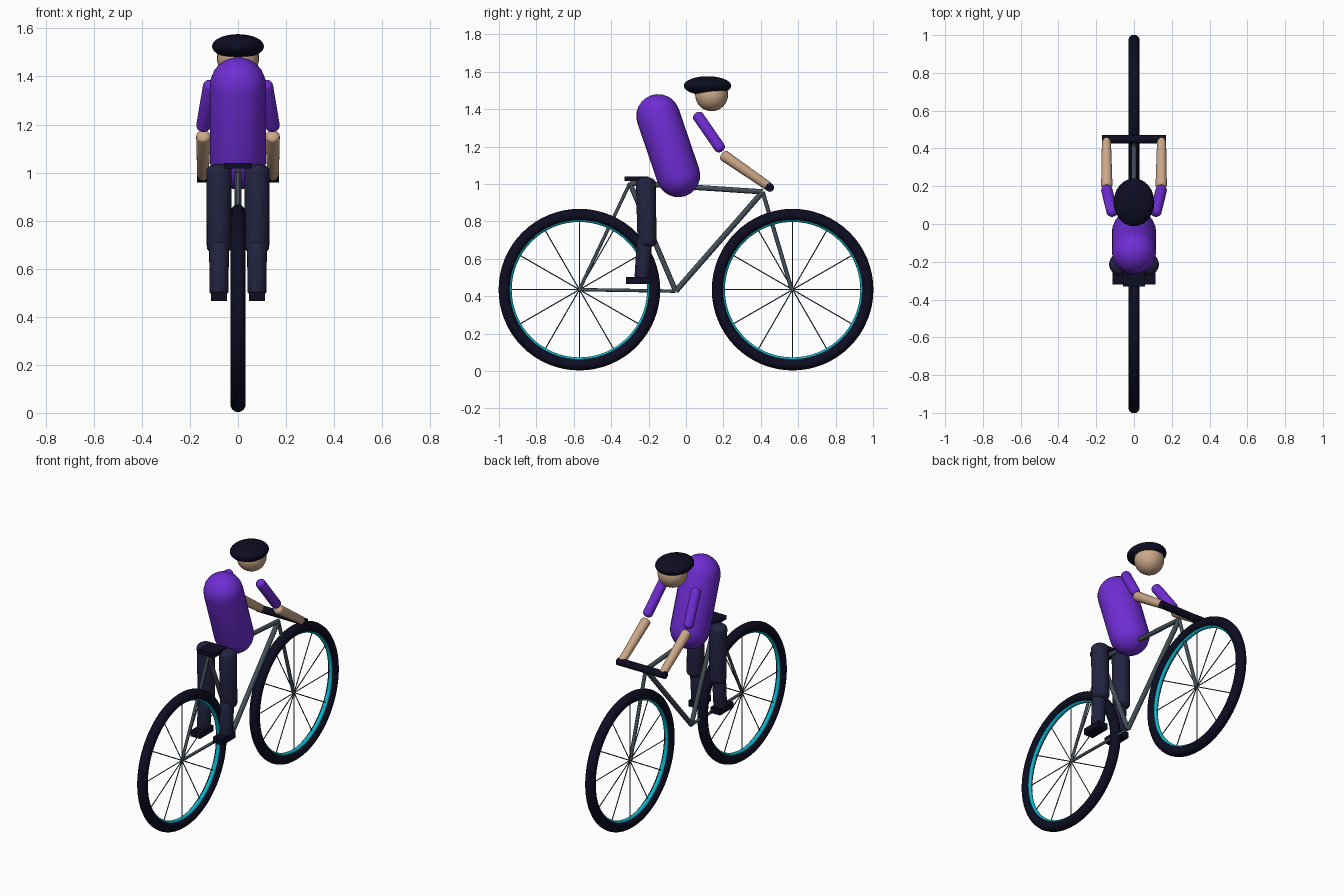
import bpy
import math
from mathutils import Vector

if "Cube" in bpy.data.objects:
    bpy.data.objects.remove(bpy.data.objects["Cube"], do_unlink=True)


def make_material(name, color):
    m = bpy.data.materials.new(name)
    m.use_nodes = True
    m.diffuse_color = (*color, 1)
    m.node_tree.nodes["Principled BSDF"].inputs["Base Color"].default_value = (*color, 1)
    return m


BLACK = make_material("midnight black", (0.004, 0.004, 0.016))
NAVY = make_material("navy cloth", (0.017, 0.017, 0.053))
PURPLE = make_material("purple jersey", (0.16, 0.026, 0.66))
SKIN = make_material("skin", (0.60, 0.39, 0.25))
STEEL = make_material("steel grey", (0.06, 0.08, 0.10))
CYAN = make_material("cyan rim", (0.002, 0.48, 0.62))


def finish(name, mat, smooth=True):
    ob = bpy.context.object
    ob.name = name
    ob.data.materials.clear()
    ob.data.materials.append(mat)
    if smooth:
        bpy.ops.object.shade_smooth_by_angle(angle=math.radians(40))
    return ob


def box(name, mat, center, size):
    bpy.ops.mesh.primitive_cube_add(size=1, location=center)
    bpy.context.object.scale = size
    return finish(name, mat, False)


def ball(name, mat, center, radii):
    bpy.ops.mesh.primitive_uv_sphere_add(segments=24, ring_count=16, radius=1, location=center)
    bpy.context.object.scale = radii
    return finish(name, mat)


def rod(name, mat, a, b, radius, sides=12):
    a, b = Vector(a), Vector(b)
    d = b - a
    bpy.ops.mesh.primitive_cylinder_add(vertices=sides, radius=radius, depth=d.length,
                                        location=(a + b) / 2)
    bpy.context.object.rotation_euler = d.to_track_quat('Z', 'Y').to_euler()
    return finish(name, mat)


def capsule(name, mat, a, b, ra, rb, cap=1.0):
    """Limb with rounded ends centred on a and b; cap flattens the ends."""
    a, b = Vector(a), Vector(b)
    d = b - a
    sides, steps = 24, 6
    profile = []
    for end, r, z in ((-1, ra, 0), (1, rb, d.length)):
        for i in range(steps + 1):
            t = math.pi / 2 * (i if end < 0 else steps - i) / steps
            profile.append((r * math.sin(t), z + end * cap * r * math.cos(t)))
    verts, faces = [(0, 0, profile[0][1])], []
    rings = profile[1:-1]
    for r, z in rings:
        for k in range(sides):
            t = 2 * math.pi * k / sides
            verts.append((r * math.cos(t), r * math.sin(t), z))
    verts.append((0, 0, profile[-1][1]))
    last = len(verts) - 1
    for k in range(sides):
        n = (k + 1) % sides
        faces.append((0, 1 + n, 1 + k))
        for j in range(len(rings) - 1):
            p, q = 1 + j * sides, 1 + (j + 1) * sides
            faces.append((p + k, p + n, q + n, q + k))
        top = 1 + (len(rings) - 1) * sides
        faces.append((top + k, top + n, last))
    me = bpy.data.meshes.new(name)
    me.from_pydata(verts, [], faces)
    ob = bpy.data.objects.new(name, me)
    bpy.context.collection.objects.link(ob)
    bpy.ops.object.select_all(action='DESELECT')
    ob.select_set(True)
    bpy.context.view_layer.objects.active = ob
    ob.location = a
    ob.rotation_euler = d.to_track_quat('Z', 'Y').to_euler()
    return finish(name, mat)


def ring(name, mat, center, major, minor):
    bpy.ops.mesh.primitive_torus_add(major_radius=major, minor_radius=minor, major_segments=64,
                                     minor_segments=14, location=center,
                                     rotation=(0, math.pi / 2, 0))
    return finish(name, mat)


# Wheels: tyre, rim and twelve spokes
HUB_Z = 0.435
for label, y in (("rear", -0.57), ("front", 0.57)):
    hub = Vector((0, y, HUB_Z))
    ring(label + "_tyre", BLACK, hub, 0.401, 0.031)
    ring(label + "_rim", CYAN, hub, 0.376, 0.014)
    for i in range(6):
        t = math.pi * i / 6
        arm = Vector((0, math.cos(t), math.sin(t))) * 0.37
        rod(f"{label}_spoke_{i}", STEEL, hub - arm, hub + arm, 0.003, 6)

# Frame tubes
rear_hub, front_hub = (0, -0.57, HUB_Z), (0, 0.565, HUB_Z)
crank, seat_top, head = (0, -0.055, 0.427), (0, -0.30, 1.005), (0, 0.41, 0.958)
rod("top_tube", STEEL, seat_top, head, 0.014)
rod("down_tube", STEEL, crank, head, 0.015)
rod("seat_tube", STEEL, crank, seat_top, 0.014)
rod("seat_stay", STEEL, rear_hub, seat_top, 0.009)
rod("chain_stay", STEEL, rear_hub, crank, 0.009)
rod("fork", STEEL, front_hub, head, 0.011)

# Saddle and handlebar
box("saddle", BLACK, (0, -0.265, 1.028), (0.117, 0.13, 0.024))
rod("handlebar", BLACK, (-0.17, 0.448, 0.981), (0.17, 0.448, 0.981), 0.023, 16)

# Rider body, head and helmet
capsule("torso", PURPLE, (0, -0.041, 1.046), (0, -0.149, 1.363), 0.117, 0.117)
ball("head", SKIN, (0, 0.137, 1.477), (0.088, 0.088, 0.088))
ball("helmet", BLACK, (0, 0.115, 1.525), (0.108, 0.127, 0.051))

# Limbs, once per side
for side, s in (("right", -1), ("left", 1)):
    capsule(side + "_upper_arm", PURPLE, (s * 0.116, 0.066, 1.36), (s * 0.144, 0.18, 1.195),
            0.030, 0.030, 0.8)
    capsule(side + "_forearm", SKIN, (s * 0.144, 0.205, 1.15), (s * 0.146, 0.44, 0.988),
            0.030, 0.024, 0.6)
    capsule(side + "_thigh", NAVY, (s * 0.079, -0.215, 1.005), (s * 0.079, -0.208, 0.69),
            0.053, 0.051, 0.6)
    capsule(side + "_shin", NAVY, (s * 0.079, -0.222, 0.70), (s * 0.079, -0.235, 0.505),
            0.041, 0.040, 0.4)
    box(side + "_shoe", BLACK, (s * 0.079, -0.253, 0.484), (0.067, 0.135, 0.038))
